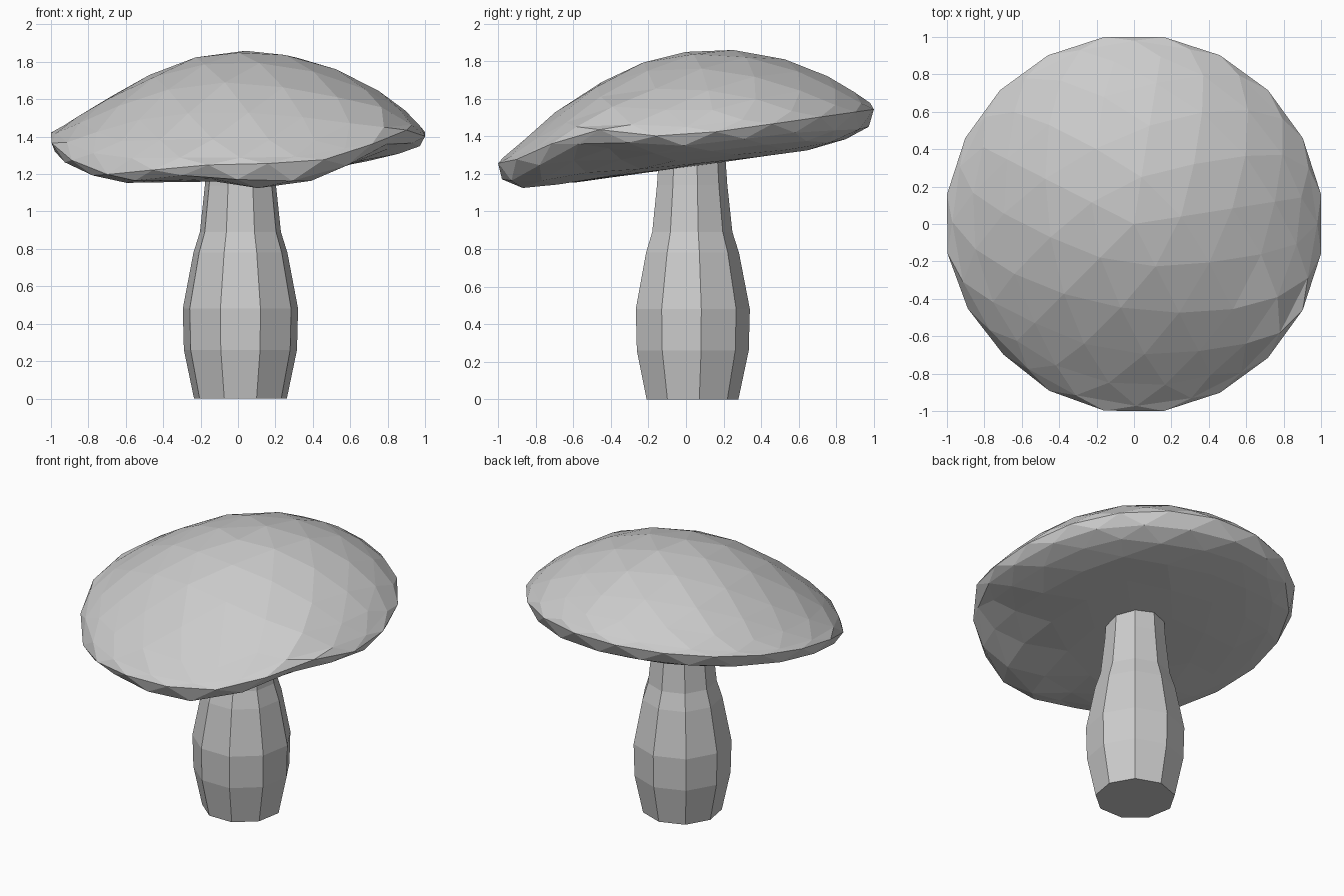
import bpy, bmesh
from math import sin, cos, radians, exp
from mathutils import Matrix

if "Cube" in bpy.data.objects:
    bpy.data.objects.remove(bpy.data.objects["Cube"])


def finish(bm, name):
    bmesh.ops.recalc_face_normals(bm, faces=bm.faces)
    mesh = bpy.data.meshes.new(name)
    bm.to_mesh(mesh)
    bm.free()
    obj = bpy.data.objects.new(name, mesh)
    bpy.context.collection.objects.link(obj)
    return obj


def bump(x, y, cx, cy, width):
    return exp(-((x - cx) ** 2 + (y - cy) ** 2) / width ** 2)


# Stem: nine-sided bulging lathe, (radius, height) profile
profile = [(0.252, 0), (0.307, 0.26), (0.313, 0.48), (0.255, 0.78),
           (0.22, 0.89), (0.193, 1.14), (0.18, 1.33)]
SIDES = 9
bm = bmesh.new()
rings = []
for r, z in profile:
    rings.append([bm.verts.new((0.013 + r * cos(radians(90 + 40 * i)),
                                0.027 + r * sin(radians(90 + 40 * i)), z))
                  for i in range(SIDES)])
for low, high in zip(rings, rings[1:]):
    for i in range(SIDES):
        j = (i + 1) % SIDES
        bm.faces.new((low[i], low[j], high[j], high[i]))
bm.faces.new(rings[0][::-1])
bm.faces.new(rings[-1])
finish(bm, "mushroom_stem")

# Cap: faceted icosphere reshaped into a tilted dome with a wavy rim
bm = bmesh.new()
bmesh.ops.create_icosphere(bm, subdivisions=3, radius=1,
                           matrix=Matrix.Rotation(radians(9), 4, 'Z'))
wide_x = max(abs(v.co.x) for v in bm.verts)
wide_y = max(abs(v.co.y) for v in bm.verts)
for v in bm.verts:
    x, y, s = v.co
    rim = 1.40 + 0.145 * y + 0.11 * bump(x, y, 0.9, -0.55, 0.33)
    droop = bump(x, y, -0.72, -0.68, 0.4)      # hanging front left rim
    if s >= 0:
        z = rim + 0.45 * (1 + 0.08 * x) * s ** (2 - 0.25 * x - 0.2 * y)
        z -= 0.10 * droop * max(0, 1 - 3 * s)
        z -= 0.02 * bump(x, y, -0.6, 0.1, 0.35) * min(1, s * 3)
    else:
        # underside: shallow bowl to the right, steeper lip elsewhere,
        # sagging lobes and a small front notch
        edge = min(1, -s * 2.5)
        z = rim - 0.165 * (-s) ** (0.55 + 0.3 * max(0, x))
        z -= 0.10 * droop * max(0, 1 + 3 * s)
        z -= 0.05 * edge * droop
        z -= 0.05 * edge * bump(x, y, 0.22, -0.88, 0.25)
        z -= 0.04 * edge * bump(x, y, 0.4, 0.75, 0.4)
        z += 0.03 * edge * bump(x, y, -0.25, -0.88, 0.18)
    pull = 1 - 0.025 * droop
    v.co = (x / wide_x * pull, y / wide_y * pull, z)
finish(bm, "mushroom_cap")
